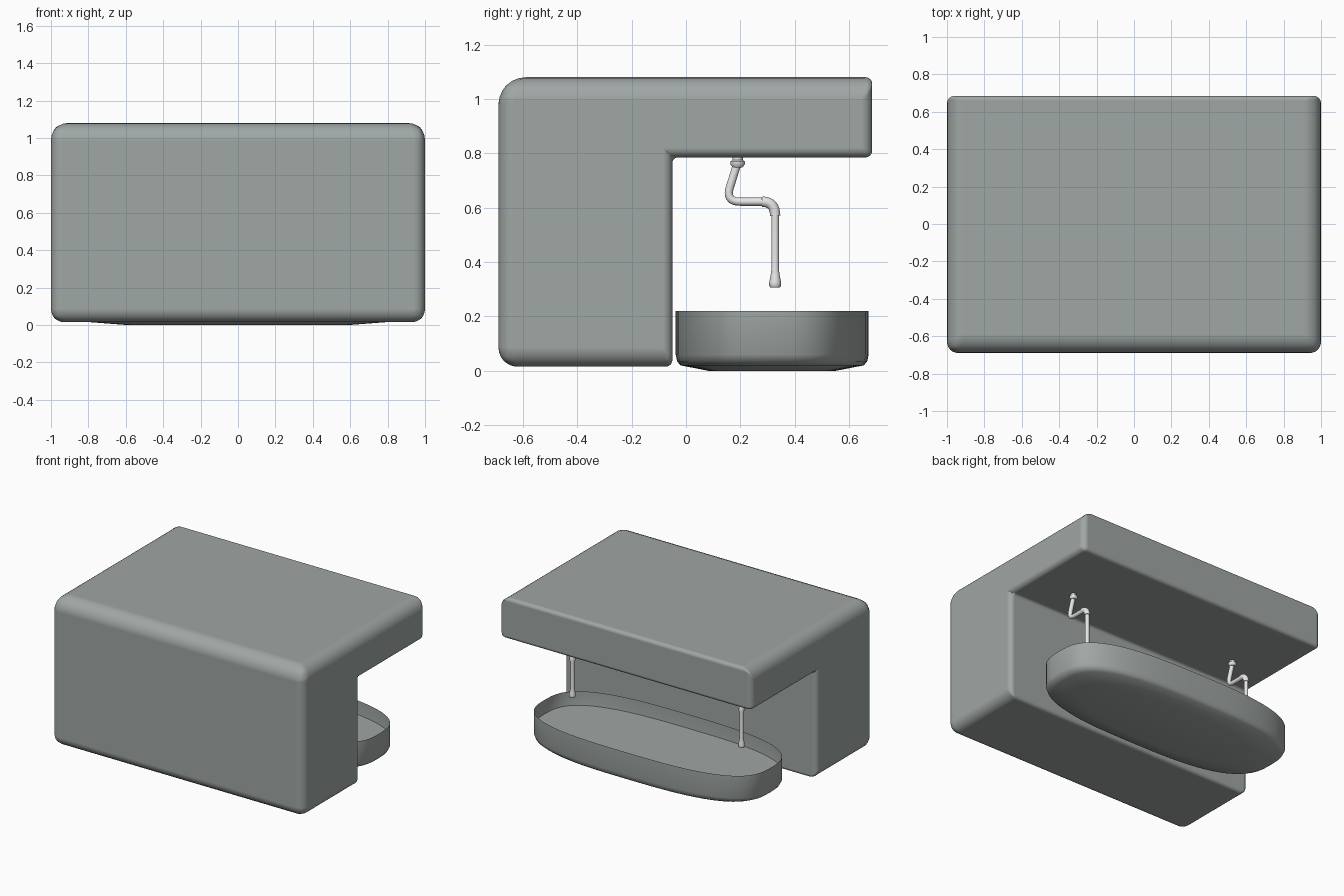
import bpy, bmesh, math
from mathutils import Vector

old = bpy.data.objects.get("Cube")
if old:
    bpy.data.objects.remove(old, do_unlink=True)


def material(name, rgb):
    m = bpy.data.materials.new(name)
    m.use_nodes = True
    m.diffuse_color = (*rgb, 1)
    m.node_tree.nodes["Principled BSDF"].inputs["Base Color"].default_value = (*rgb, 1)
    return m


grey = material("warm_grey", (0.35, 0.385, 0.375))
white = material("off_white", (0.8, 0.8, 0.8))


def add_object(name, bm, mat):
    me = bpy.data.meshes.new(name)
    bm.to_mesh(me)
    bm.free()
    ob = bpy.data.objects.new(name, me)
    bpy.context.collection.objects.link(ob)
    me.materials.append(mat)
    for p in me.polygons:
        p.use_smooth = True
    return ob


def activate(ob):
    bpy.ops.object.select_all(action='DESELECT')
    ob.select_set(True)
    bpy.context.view_layer.objects.active = ob


# Body: an L-shaped side profile (y, z) extruded across x; each profile corner
# carries the rounding of the long edge that starts there
profile = [(-0.69, 0.015, 0.07), (-0.05, 0.015, 0.025), (-0.05, 0.785, 0.02),
           (0.685, 0.785, 0.025), (0.685, 1.08, 0.025), (-0.69, 1.08, 0.1)]
# rounding of the end edges, one for each profile side
end_round = [0.07, 0.035, 0.035, 0.04, 0.09, 0.06]
WIDEST = 0.1
bm = bmesh.new()
right = [bm.verts.new((-1, y, z)) for y, z, r in profile]
left = [bm.verts.new((1, y, z)) for y, z, r in profile]
bm.faces.new(right)
bm.faces.new(left[::-1])
weight = bm.edges.layers.float.new("bevel_weight_edge")
n = len(profile)
for i in range(n):
    j = (i + 1) % n
    bm.faces.new((right[j], right[i], left[i], left[j]))
    bm.edges.get((right[i], left[i]))[weight] = profile[i][2] / WIDEST
    for side in (right, left):
        bm.edges.get((side[i], side[j]))[weight] = end_round[i] / WIDEST
bmesh.ops.recalc_face_normals(bm, faces=bm.faces)
body = add_object("body", bm, grey)
bev = body.modifiers.new("rounded_edges", 'BEVEL')
bev.limit_method = 'WEIGHT'
bev.width = WIDEST
bev.segments = 6
bev.harden_normals = True

# Drip tray: a rounded oval with a thin upright wall
SIDES, CENTRE_Y = 64, 0.317


def oval_ring(bm, scale, z):
    ring = []
    for k in range(SIDES):
        a = 2 * math.pi * k / SIDES
        c, s = math.cos(a), math.sin(a)
        x = math.copysign(abs(c) ** 0.68, c) * 0.9 * scale
        y = math.copysign(abs(s) ** 0.68, s) * 0.355 * scale
        ring.append(bm.verts.new((x, CENTRE_Y + y, z)))
    return ring


bm = bmesh.new()
rings = [oval_ring(bm, s, z) for s, z in
         ((0.66, 0), (0.95, 0.02), (0.985, 0.035), (1, 0.06), (1, 0.22))]
bm.faces.new(rings[0][::-1])
for low, high in zip(rings, rings[1:]):
    for k in range(SIDES):
        j = (k + 1) % SIDES
        bm.faces.new((low[k], low[j], high[j], high[k]))
tray = add_object("drip_tray", bm, grey)
activate(tray)
bpy.ops.object.shade_smooth_by_angle(angle=math.radians(50))

# Tray floor, set below the rim
bm = bmesh.new()
bm.faces.new(oval_ring(bm, 0.998, 0.12))
add_object("tray_floor", bm, grey)


def tube(name, x, points):
    """Round tube through (y, z, radius) points."""
    cu = bpy.data.curves.new(name, 'CURVE')
    cu.dimensions = '3D'
    cu.bevel_depth = 1
    cu.bevel_resolution = 4
    cu.use_fill_caps = True
    sp = cu.splines.new('POLY')
    sp.points.add(len(points) - 1)
    for p, (y, z, r) in zip(sp.points, points):
        p.co = (x, y, z, 1)
        p.radius = r
    ob = bpy.data.objects.new(name, cu)
    bpy.context.collection.objects.link(ob)
    cu.materials.append(white)
    activate(ob)
    bpy.ops.object.convert(target='MESH')
    bpy.ops.object.shade_smooth_by_angle(angle=math.radians(50))


def bend(start, corner, end, radius, steps=8):
    """Curved run from start to end, pulled towards the corner."""
    a, b, c = Vector(start), Vector(corner), Vector(end)
    pts = []
    for k in range(steps + 1):
        t = k / steps
        p = a * (1 - t) ** 2 + b * 2 * t * (1 - t) + c * t ** 2
        pts.append((p.x, p.y, radius))
    return pts


# Two spouts hanging under the overhang
upper = [(0.188, 0.76, 0.015)] + bend((0.163, 0.68), (0.142, 0.622), (0.2, 0.622), 0.015) \
    + [(0.28, 0.622, 0.015)]
elbow = bend((0.28, 0.622), (0.328, 0.622), (0.328, 0.57), 0.019)
nozzle = [(0.328, 0.58, 0.014), (0.328, 0.37, 0.014), (0.328, 0.35, 0.017),
          (0.328, 0.325, 0.022), (0.328, 0.312, 0.022), (0.328, 0.307, 0.018)]
collar = [(0.19, 0.79, 0.019), (0.19, 0.775, 0.019), (0.19, 0.77, 0.027),
          (0.19, 0.76, 0.027), (0.19, 0.748, 0.018)]
for side, x in (("left", 0.67), ("right", -0.67)):
    tube(side + "_spout_collar", x, collar)
    tube(side + "_spout_pipe", x, upper)
    tube(side + "_spout_elbow", x, elbow)
    tube(side + "_spout_nozzle", x, nozzle)
